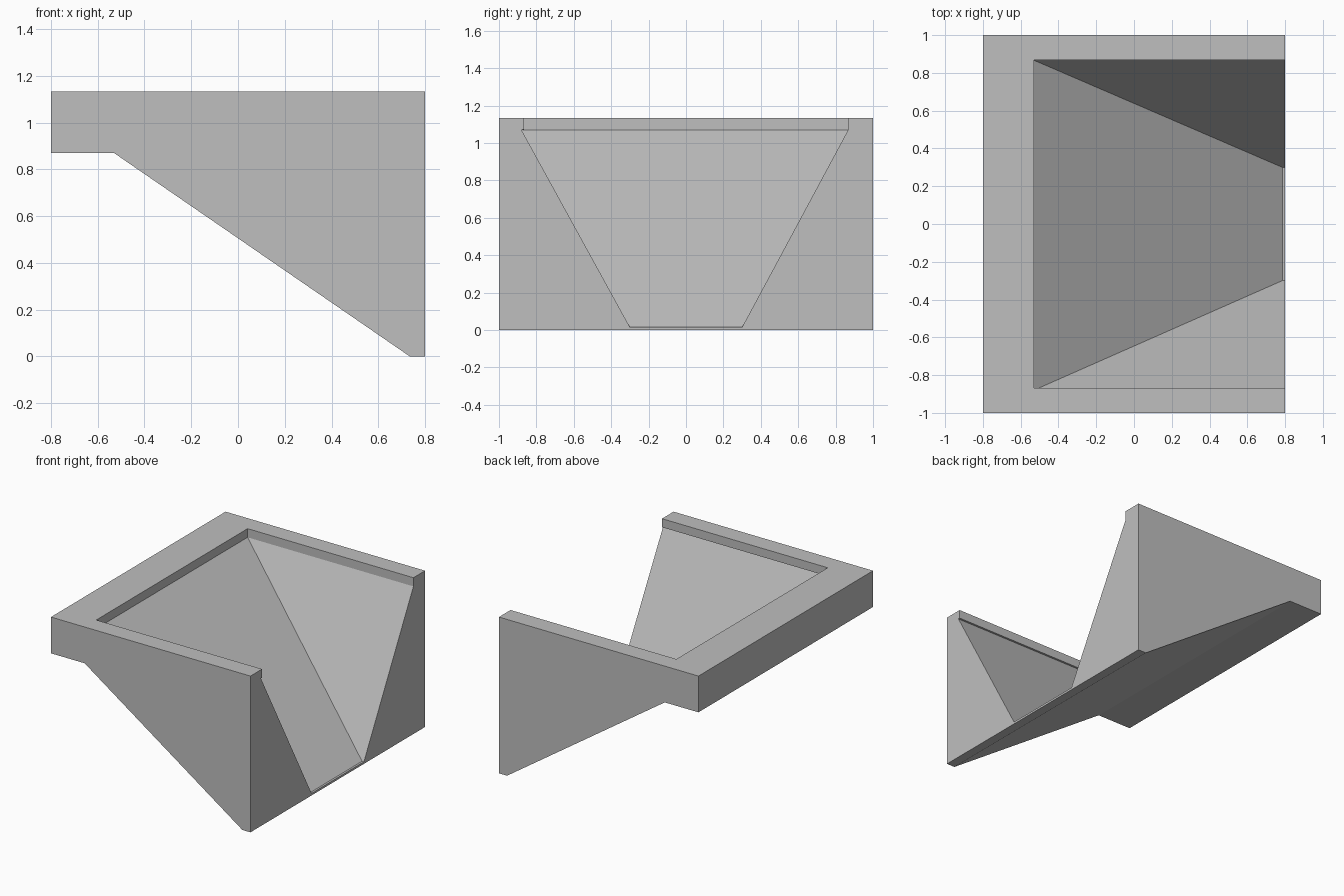
import bpy
import bmesh

old = bpy.data.objects.get("Cube")
if old:
    bpy.data.objects.remove(old, do_unlink=True)

grey = bpy.data.materials.new("plain grey")
grey.use_nodes = True
COLOUR = (0.52, 0.52, 0.52, 1)
grey.diffuse_color = COLOUR
grey.node_tree.nodes["Principled BSDF"].inputs["Base Color"].default_value = COLOUR

TOP, LEDGE, FLOOR = 1.133, 1.07, 0.015
BACK, FRONT, BEYOND = -0.53, 0.8, 1.0
SIDE, SPOUT = 0.867, 0.3


def add_object(name, bm):
    bmesh.ops.recalc_face_normals(bm, faces=bm.faces)
    mesh = bpy.data.meshes.new(name)
    bm.to_mesh(mesh)
    bm.free()
    mesh.materials.append(grey)
    obj = bpy.data.objects.new(name, mesh)
    bpy.context.collection.objects.link(obj)
    return obj


def hull(name, points):
    bm = bmesh.new()
    for p in points:
        bm.verts.new(p)
    bmesh.ops.convex_hull(bm, input=bm.verts)
    bmesh.ops.dissolve_limit(bm, angle_limit=0.001, verts=bm.verts, edges=bm.edges)
    return add_object(name, bm)


# Solid chute body: side profile extruded across the width
profile = [(-0.8, 0.87), (BACK, 0.87), (0.735, 0), (FRONT, 0), (FRONT, TOP), (-0.8, TOP)]
bm = bmesh.new()
face = bm.faces.new([bm.verts.new((x, -1, z)) for x, z in profile])
moved = bmesh.ops.extrude_face_region(bm, geom=[face])["geom"]
bmesh.ops.translate(bm, vec=(0, 2, 0),
                    verts=[g for g in moved if isinstance(g, bmesh.types.BMVert)])
body = add_object("chute_body", bm)

# Shallow rectangular recess under the rim, open at the spout end
recess = hull("recess_cutter", [(x, y, z) for x in (BACK, BEYOND)
                                for y in (-SIDE, SIDE) for z in (LEDGE, TOP + 0.2)])

# Tapering funnel; its right wall slightly undercuts the rim
corners = []
for side, y in ((-1, -0.88), (1, SIDE)):
    corners += [(BACK, y, LEDGE), (BEYOND, y, LEDGE),
                (0.785, side * SPOUT, FLOOR), (BEYOND, side * SPOUT, FLOOR),
                (BACK + 0.1, side * 0.77, LEDGE + 0.01), (BEYOND, side * 0.77, LEDGE + 0.01)]
funnel = hull("funnel_cutter", corners)

# Carve both hollows, then discard the cutters
bpy.context.view_layer.objects.active = body
for cutter in (recess, funnel):
    cutter.hide_render = True
    cut = body.modifiers.new(cutter.name, "BOOLEAN")
    cut.operation = "DIFFERENCE"
    cut.solver = "EXACT"
    cut.object = cutter
    bpy.ops.object.modifier_apply(modifier=cut.name)
    bpy.data.objects.remove(cutter, do_unlink=True)
